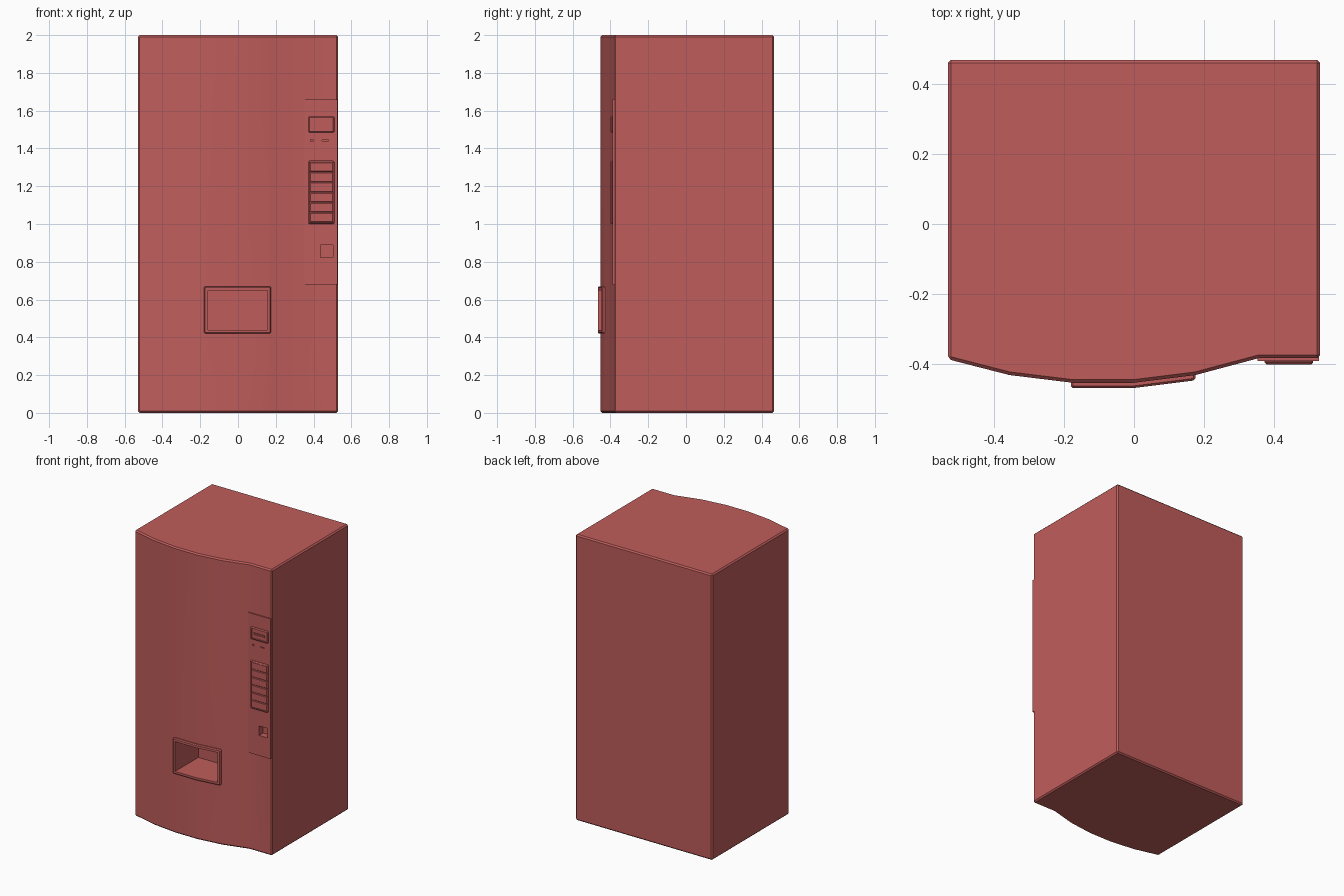
import bpy, bmesh, math

cube = bpy.data.objects.get("Cube")
if cube:
    bpy.data.objects.remove(cube, do_unlink=True)

red = bpy.data.materials.new("matte_red")
red.use_nodes = True
red.diffuse_color = (0.52, 0.11, 0.105, 1)
red.node_tree.nodes["Principled BSDF"].inputs["Base Color"].default_value = red.diffuse_color


def prism(name, outline, z0, z1):
    """Extrude a plan outline from z0 up to z1."""
    bm = bmesh.new()
    face = bm.faces.new([bm.verts.new((x, y, z0)) for x, y in outline])
    top = bmesh.ops.extrude_face_region(bm, geom=[face])["geom"]
    verts = [v for v in top if isinstance(v, bmesh.types.BMVert)]
    bmesh.ops.translate(bm, verts=verts, vec=(0, 0, z1 - z0))
    bmesh.ops.recalc_face_normals(bm, faces=bm.faces)
    mesh = bpy.data.meshes.new(name)
    bm.to_mesh(mesh)
    bm.free()
    mesh.materials.append(red)
    obj = bpy.data.objects.new(name, mesh)
    bpy.context.collection.objects.link(obj)
    return obj


def box(name, x0, x1, y0, y1, z0, z1):
    return prism(name, [(x0, y0), (x1, y0), (x1, y1), (x0, y1)], z0, z1)


def activate(obj):
    bpy.ops.object.select_all(action="DESELECT")
    obj.select_set(True)
    bpy.context.view_layer.objects.active = obj


def bevel(obj, width):
    mod = obj.modifiers.new("Bevel", "BEVEL")
    mod.width, mod.segments = width, 1
    mod.limit_method, mod.angle_limit = "ANGLE", math.radians(40)
    activate(obj)
    bpy.ops.object.modifier_apply(modifier=mod.name)


def cut(obj, *bounds):
    """Sink a rectangular recess into a part."""
    cutter = box("cutter", *bounds)
    cutter.hide_render = True
    mod = obj.modifiers.new("Cut", "BOOLEAN")
    mod.operation, mod.solver, mod.object = "DIFFERENCE", "EXACT", cutter
    activate(obj)
    bpy.ops.object.modifier_apply(modifier=mod.name)
    bpy.data.objects.remove(cutter, do_unlink=True)


# Cabinet with a bowed door front and a flat control strip
front = [(-0.53, -0.385), (-0.355, -0.43), (-0.175, -0.452), (0, -0.452),
         (0.175, -0.43), (0.355, -0.382), (0.53, -0.382)]
cabinet = prism("cabinet", front + [(0.53, 0.467), (-0.53, 0.467)], 0, 2)
bevel(cabinet, 0.009)

# Collection tray: raised surround following the bow, with a deep opening
surround = prism("tray_surround", [(-0.18, -0.467), (0, -0.467), (0.175, -0.445),
                                   (0.175, -0.42), (-0.18, -0.42)], 0.42, 0.67)
bevel(surround, 0.006)
opening = (-0.16, 0.155, -0.6, -0.21, 0.44, 0.648)
for part in (cabinet, surround):
    cut(part, *opening)

# Control panel with coin return and coin slots
panel = box("control_panel", 0.352, 0.526, -0.39, -0.375, 0.68, 1.66)
for part in (cabinet, panel):
    cut(part, 0.437, 0.503, -0.5, -0.345, 0.822, 0.888)
cut(panel, 0.385, 0.396, -0.5, -0.382, 1.437, 1.448)
cut(panel, 0.446, 0.48, -0.5, -0.382, 1.44, 1.446)

# Banknote reader
reader = box("banknote_reader", 0.372, 0.51, -0.4, -0.385, 1.484, 1.57)
bevel(reader, 0.006)
cut(reader, 0.384, 0.502, -0.5, -0.394, 1.494, 1.56)
mouth = box("banknote_mouth", 0.4, 0.482, -0.399, -0.393, 1.518, 1.534)
cut(mouth, 0.405, 0.477, -0.5, -0.395, 1.523, 1.529)

# Selection buttons in their frame
frame = box("button_frame", 0.372, 0.51, -0.4, -0.385, 1.0, 1.335)
bevel(frame, 0.006)
cut(frame, 0.38, 0.504, -0.5, -0.392, 1.007, 1.328)
pitch = 0.321 / 6
for i in range(6):
    z = 1.007 + i * pitch
    button = box(f"selection_button_{i + 1}", 0.382, 0.502, -0.399, -0.39,
                 z + 0.002, z + pitch - 0.002)
    bevel(button, 0.003)

# Soft shading over the bow, crisp edges elsewhere
for part in (cabinet, surround):
    activate(part)
    bpy.ops.object.shade_smooth_by_angle(angle=math.radians(25))
